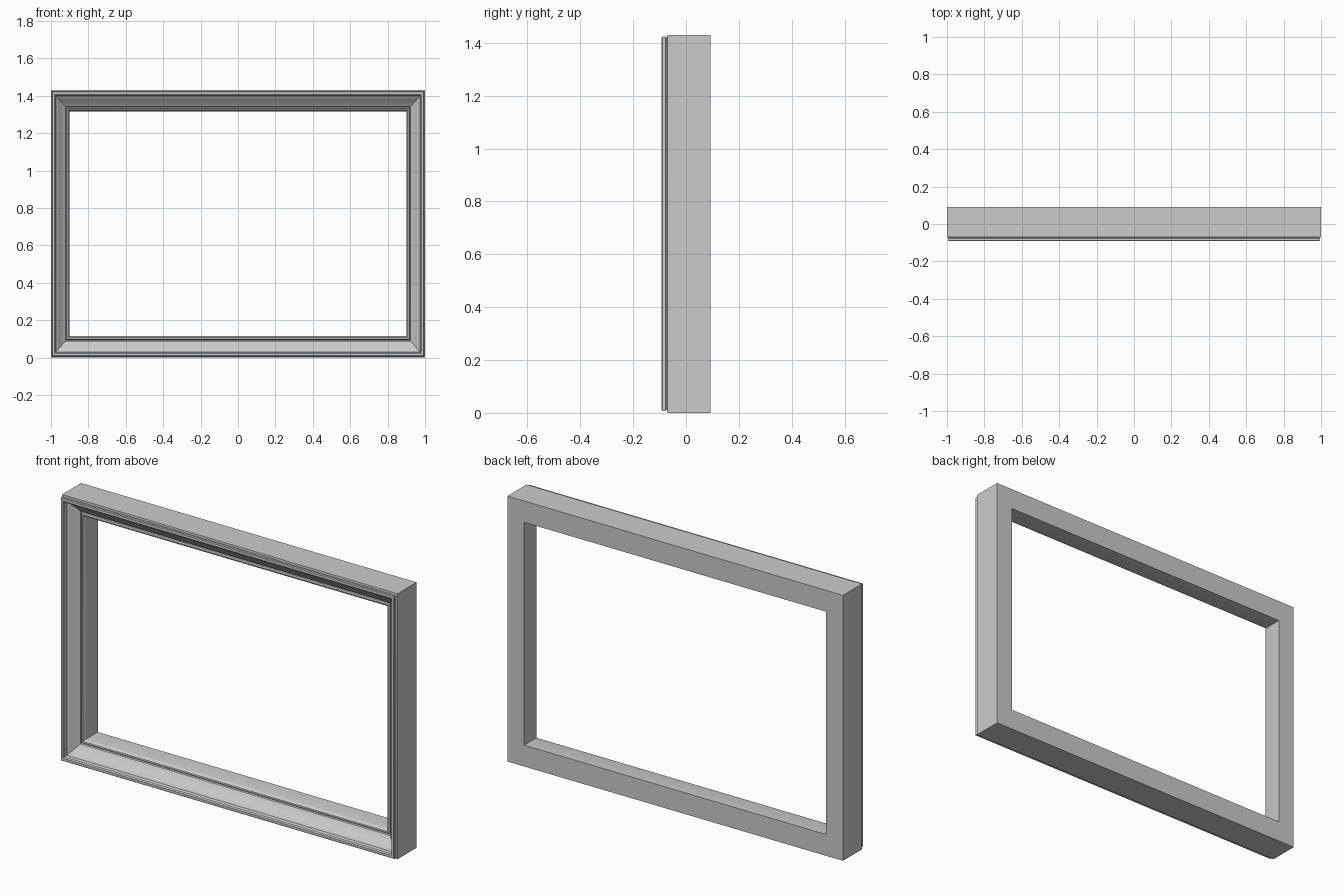
import bpy
import bmesh
import math

if "Cube" in bpy.data.objects:
    bpy.data.objects.remove(bpy.data.objects["Cube"])

HALF_W, HEIGHT = 1.0, 1.43
RAIL_X, RAIL_Z = 0.10, 0.115   # rail widths of the sides and of top/bottom

# Moulding cross-section: (fraction across the rail from outside to inside, y)
profile = [
    (0.00, 0.092), (0.00, -0.070),                                  # outer wall
    (0.09, -0.072), (0.09, -0.075), (0.06, -0.078),                 # small groove
    (0.06, -0.088), (0.09, -0.092), (0.20, -0.092), (0.25, -0.087), # raised lip
    (0.27, -0.068), (0.33, -0.064), (0.45, -0.050),                 # step and cove
    (0.60, -0.034), (0.77, -0.022),
    (0.79, -0.010), (0.82, -0.010),                                 # inner groove
    (0.83, -0.021), (0.87, -0.026), (0.93, -0.024), (0.98, -0.016), # inner bead
    (1.00, -0.006), (1.00, 0.092),                                  # opening wall
]


def corner_loop(bm, u, y):
    """Four mitred corners of the frame for one profile point."""
    x = HALF_W - RAIL_X * u
    z0, z1 = RAIL_Z * u, HEIGHT - RAIL_Z * u
    return [bm.verts.new((px, y, pz))
            for px, pz in ((-x, z0), (x, z0), (x, z1), (-x, z1))]


# Sweep the moulding round the rectangle
bm = bmesh.new()
loops = [corner_loop(bm, u, y) for u, y in profile]
for a, b in zip(loops, loops[1:] + loops[:1]):
    for i in range(4):
        j = (i + 1) % 4
        bm.faces.new((a[i], a[j], b[j], b[i]))
bmesh.ops.recalc_face_normals(bm, faces=bm.faces)
mesh = bpy.data.meshes.new("picture_frame")
bm.to_mesh(mesh)
bm.free()

frame = bpy.data.objects.new("picture_frame", mesh)
bpy.context.collection.objects.link(frame)
bpy.context.view_layer.objects.active = frame
frame.select_set(True)
bpy.ops.object.shade_smooth_by_angle(angle=math.radians(35))
